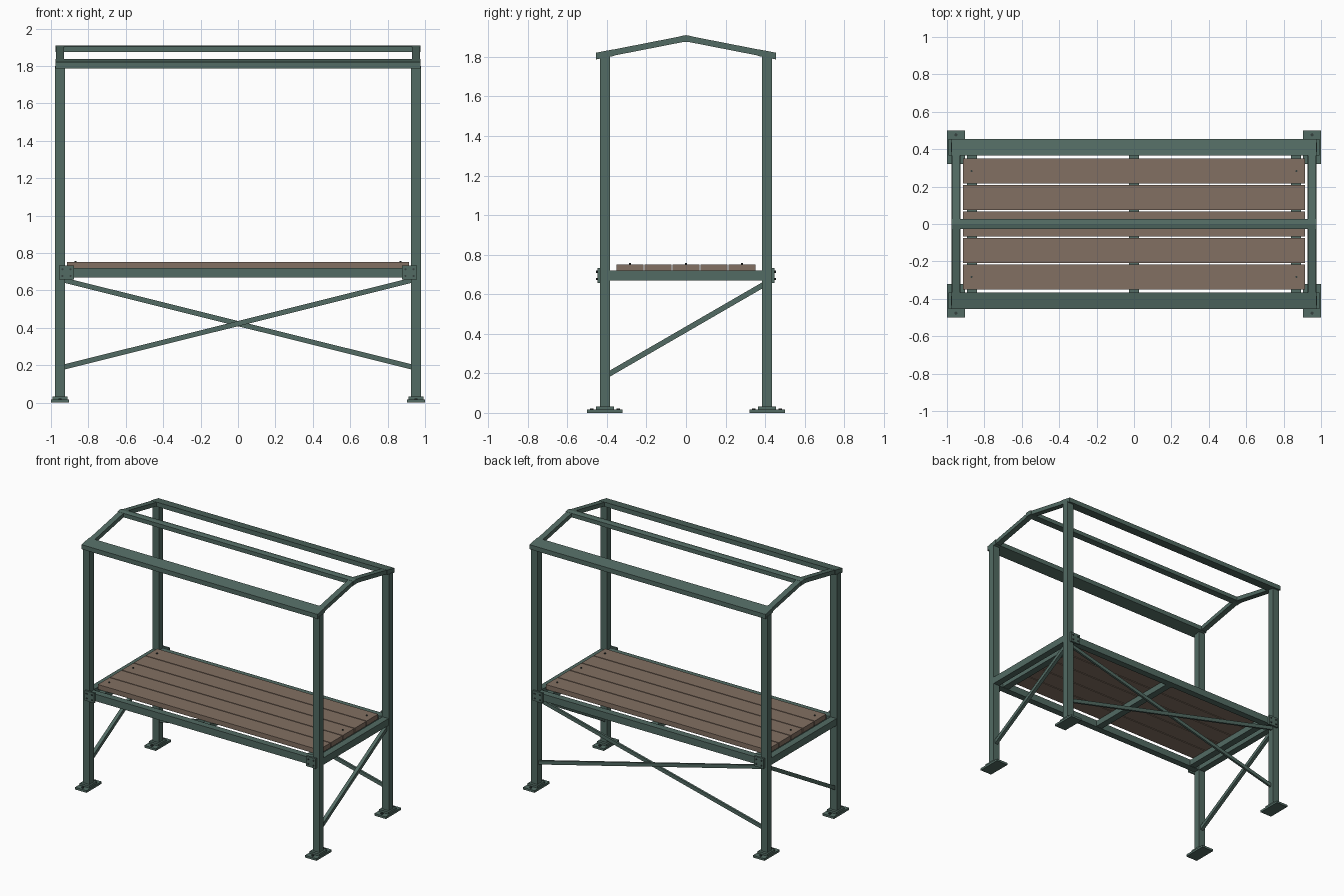
import bpy, bmesh, math
from mathutils import Vector

if "Cube" in bpy.data.objects:
    bpy.data.objects.remove(bpy.data.objects["Cube"])


def material(name, rgb):
    m = bpy.data.materials.new(name)
    m.diffuse_color = (*rgb, 1)
    m.use_nodes = True
    m.node_tree.nodes["Principled BSDF"].inputs["Base Color"].default_value = m.diffuse_color
    return m


GREEN = material("green painted steel", (0.085, 0.147, 0.125))
WOOD = material("brown boards", (0.225, 0.162, 0.122))
DARK = material("dark bolts", (0.035, 0.05, 0.048))


def finish(bm, name, mat):
    bmesh.ops.recalc_face_normals(bm, faces=bm.faces)
    me = bpy.data.meshes.new(name)
    bm.to_mesh(me)
    bm.free()
    me.materials.append(mat)
    ob = bpy.data.objects.new(name, me)
    bpy.context.collection.objects.link(ob)
    return ob


def box(name, x0, x1, y0, y1, z0, z1, mat=GREEN):
    bm = bmesh.new()
    bmesh.ops.create_cube(bm, size=1)
    for v in bm.verts:
        v.co = ((x0 + x1) / 2 + v.co.x * (x1 - x0),
                (y0 + y1) / 2 + v.co.y * (y1 - y0),
                (z0 + z1) / 2 + v.co.z * (z1 - z0))
    return finish(bm, name, mat)


def cbox(name, c, s, mat=GREEN):
    return box(name, *[c[i // 2] + (-.5, .5)[i % 2] * s[i // 2] for i in range(6)], mat)


def prism(name, yz, x0, x1, mat=GREEN):
    """Extrude a y-z profile along x."""
    bm = bmesh.new()
    f = bm.faces.new([bm.verts.new((x0, y, z)) for y, z in yz])
    new = bmesh.ops.extrude_face_region(bm, geom=[f])["geom"]
    bmesh.ops.translate(bm, vec=(x1 - x0, 0, 0),
                        verts=[v for v in new if isinstance(v, bmesh.types.BMVert)])
    return finish(bm, name, mat)


def bar(name, a, b, w, t):
    """Straight brace from a to b, t thick horizontally and w deep."""
    a, b = Vector(a), Vector(b)
    d = b - a
    ob = cbox(name, (0, 0, 0), (d.length, t, w))
    ob.rotation_euler = (0, -math.atan2(d.z, math.hypot(d.x, d.y)), math.atan2(d.y, d.x))
    ob.location = (a + b) / 2
    return ob


def bolt(name, loc, r, h, axis="z", mat=DARK):
    bm = bmesh.new()
    bmesh.ops.create_cone(bm, cap_ends=True, segments=6, radius1=r, radius2=r, depth=h)
    ob = finish(bm, name, mat)
    ob.location = loc
    if axis == "y":
        ob.rotation_euler.x = math.pi / 2
    return ob


PX, PY = 0.952, 0.41          # post centre

# four corners: posts, feet, joint plates and bolts
for sx in (-1, 1):
    for sy in (-1, 1):
        tag = ("front" if sy < 0 else "back") + ("_left" if sx < 0 else "_right")
        x, y = sx * PX, sy * PY
        cbox(tag + "_post", (x, y, 0.91), (0.055, 0.05, 1.78))
        cbox(tag + "_foot_plate", (x, y, 0.008), (0.096, 0.18, 0.016))
        cbox(tag + "_foot_collar", (x, y, 0.024), (0.08, 0.09, 0.016))
        for s in (-1, 1):
            bolt(tag + "_foot_bolt", (x, y + s * 0.067, 0.019), 0.009, 0.008)
        px = sx * 0.917
        cbox(tag + "_joint_plate", (px, sy * 0.441, 0.695), (0.08, 0.014, 0.075))
        for dx in (-0.022, 0.022):
            for dz in (-0.018, 0.018):
                bolt(tag + "_joint_bolt", (px + dx, sy * 0.45, 0.695 + dz), 0.006, 0.008, "y")

# bench frame: long rails and side rails
for sy, n in ((-1, "front"), (1, "back")):
    cbox(n + "_bench_rail", (0, sy * PY, 0.695), (1.86, 0.05, 0.052))
for sx, n in ((-1, "left"), (1, "right")):
    cbox(n + "_bench_rail", (sx * PX, 0, 0.695), (0.05, 0.78, 0.052))

# joists under the boards
for x in (-0.866, 0, 0.866):
    cbox("joist", (x, 0, 0.693), (0.052, 0.78, 0.044))

# five boards with screws in every other one
for i in range(-2, 3):
    cbox("board", (0, i * 0.1415, 0.733), (1.83, 0.135, 0.036), WOOD)
    if i % 2 == 0:
        for x in (-0.868, 0.868):
            bolt("board_screw", (x, i * 0.1415, 0.754), 0.006, 0.008)

# crossed braces at the back, one diagonal on each side
bar("back_brace_rising", (-0.94, 0.403, 0.188), (0.94, 0.403, 0.657), 0.027, 0.016)
bar("back_brace_falling", (-0.94, 0.417, 0.657), (0.94, 0.417, 0.188), 0.027, 0.016)
for sx, n in ((-1, "left"), (1, "right")):
    bar(n + "_side_brace", (sx * PX, -0.395, 0.193), (sx * PX, 0.395, 0.65), 0.027, 0.026)


# roof frame: sloped eaves, rafters and ridge
def roof(y):
    return 1.91 - 0.196 * abs(y)


for sy, n in ((-1, "front"), (1, "back")):
    a, b = 0.455, 0.365
    prism(n + "_eave_beam", [(sy * a, roof(a) - 0.034), (sy * b, roof(b) - 0.034),
                             (sy * b, roof(b)), (sy * a, roof(a))], -0.977, 0.977)
    for sx in (-1, 1):
        prism(n + "_rafter", [(0, roof(0) - 0.032), (sy * 0.45, roof(0.45) - 0.032),
                              (sy * 0.45, roof(0.45) - 0.001), (0, roof(0) - 0.001)],
              sx * 0.93, sx * 0.972)
r = 0.027
prism("ridge_beam", [(-r, roof(r) - 0.03), (0, roof(0) - 0.034), (r, roof(r) - 0.03),
                     (r, roof(r)), (0, roof(0)), (-r, roof(r))], -0.977, 0.977)
